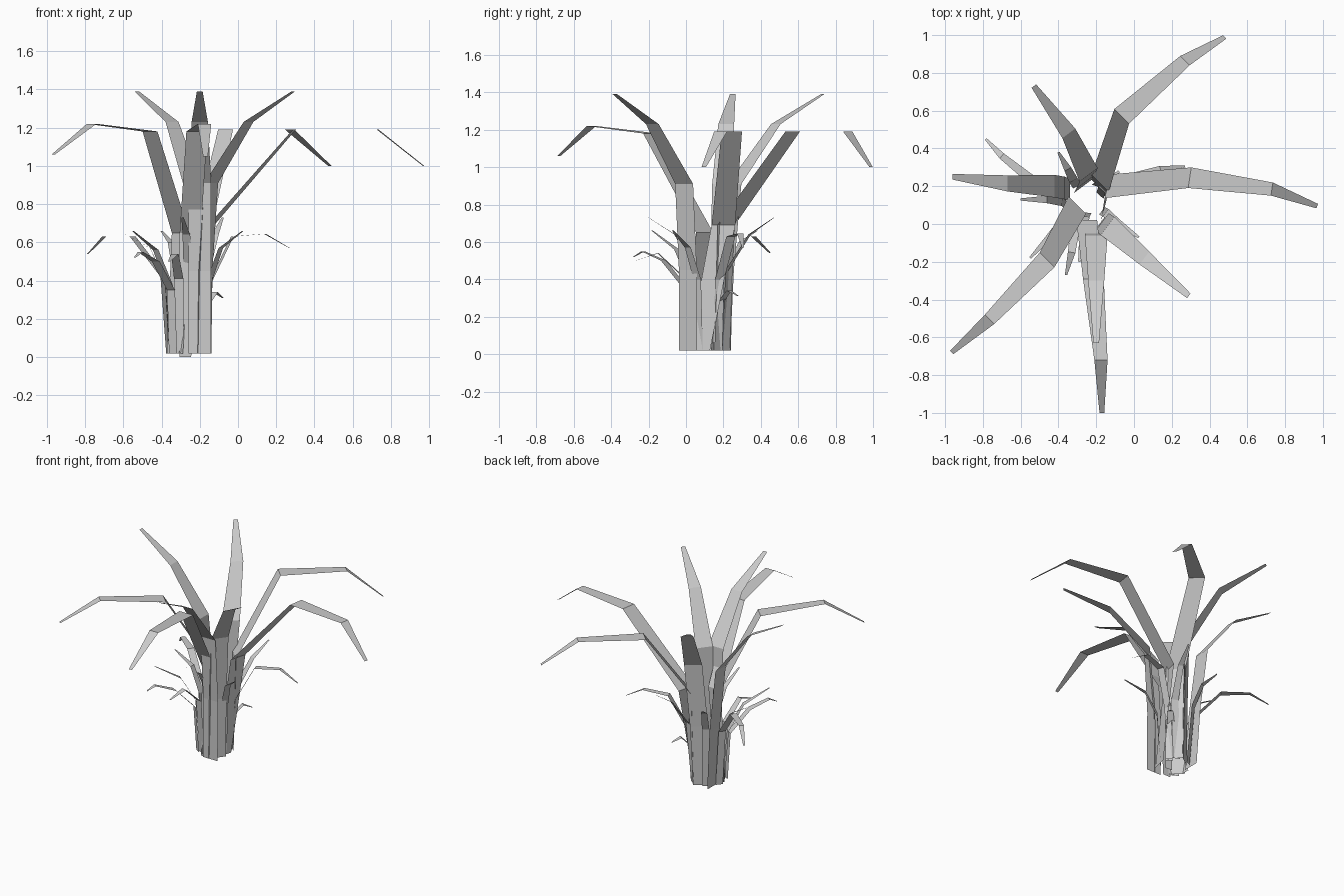
import bpy, bmesh
from mathutils import Vector


def leaf(name, path, widths, sides):
    """Flat-faced ribbon along a path; sides = width direction (one, or one per row)."""
    if not isinstance(sides, list):
        sides = [sides] * len(path)
    bm = bmesh.new()
    prev = None
    for p, w, s in zip(path, widths, sides):
        c = Vector(p)
        s = Vector((*s, 0)[:3]).normalized()
        row = (bm.verts.new(c - s * w / 2), bm.verts.new(c + s * w / 2))
        if prev:
            bm.faces.new((prev[0], prev[1], row[1], row[0]))
        prev = row
    me = bpy.data.meshes.new(name)
    bm.to_mesh(me)
    bm.free()
    bpy.context.collection.objects.link(bpy.data.objects.new(name, me))


# Long arching leaves that droop at the tip
ARCH_W = (0.12, 0.13, 0.11, 0.07, 0.025)
leaf("arching_leaf_right", [(-0.16, 0.07, 0.02), (-0.14, 0.20, 0.69), (0.295, 0.245, 1.19),
     (0.73, 0.185, 1.19), (0.97, 0.095, 1.0)], ARCH_W,
     [(0.25, 1), (0.25, 1), (0.15, 1), (0.15, 1), (0.3, 1)])
leaf("arching_leaf_back", [(-0.185, 0.195, 0.02), (-0.18, 0.215, 0.69), (-0.065, 0.57, 1.19),
     (0.27, 0.865, 1.19), (0.48, 0.99, 1.0)], ARCH_W, (0.7, -0.7))
leaf("arching_leaf_left", [(-0.33, 0.04, 0.02), (-0.30, 0.10, 0.65), (-0.46, -0.19, 1.18),
     (-0.765, -0.505, 1.22), (-0.965, -0.68, 1.06)], ARCH_W, (0.7, -0.7))
leaf("arching_leaf_front", [(-0.275, 0.01, 0.0), (-0.25, 0.02, 0.65), (-0.215, -0.29, 1.18),
     (-0.175, -0.72, 1.22), (-0.17, -1.0, 1.05)], (0.06, 0.11, 0.11, 0.07, 0.025), (1, 0))

# Upright leaves that flare outward at the top
UP_W = (0.12, 0.12, 0.12, 0.085, 0.03)
leaf("upright_leaf_left", [(-0.34, 0.18, 0.02), (-0.365, 0.19, 0.45), (-0.42, 0.20, 0.91),
     (-0.67, 0.215, 1.23), (-0.96, 0.25, 1.39)], UP_W, (0, 1))
leaf("upright_leaf_front", [(-0.20, -0.035, 0.02), (-0.20, -0.03, 0.45), (-0.20, -0.06, 0.91),
     (-0.20, -0.30, 1.23), (-0.20, -0.63, 1.39)], UP_W, (1, 0))
leaf("upright_leaf_right", [(-0.175, 0.01, 0.02), (-0.17, 0.01, 0.45), (-0.14, -0.01, 0.91),
     (0.055, -0.18, 1.23), (0.29, -0.38, 1.39)], UP_W, (0.6, 0.8))
leaf("upright_leaf_back", [(-0.27, 0.20, 0.02), (-0.26, 0.22, 0.45), (-0.24, 0.26, 0.91),
     (-0.345, 0.48, 1.23), (-0.53, 0.73, 1.39)], UP_W, (0.8, 0.6))

# Small leaves: root, bend, elbow, (second elbow), tip
SMALL = [
    [(-0.36, 0.13, 0.02), (-0.39, 0.14, 0.42), (-0.55, 0.24, 0.63), (-0.70, 0.36, 0.63), (-0.785, 0.45, 0.54)],
    [(-0.17, 0.17, 0.02), (-0.14, 0.18, 0.40), (-0.03, 0.24, 0.63), (0.14, 0.29, 0.645), (0.27, 0.305, 0.57)],
    [(-0.34, 0.02, 0.02), (-0.35, 0.00, 0.35), (-0.43, -0.12, 0.50), (-0.51, -0.23, 0.55), (-0.54, -0.28, 0.52)],
    [(-0.34, 0.05, 0.02), (-0.36, 0.03, 0.38), (-0.43, -0.05, 0.56), (-0.55, -0.18, 0.66)],
    [(-0.36, 0.10, 0.02), (-0.38, 0.12, 0.40), (-0.46, 0.13, 0.57), (-0.60, 0.13, 0.65)],
    [(-0.17, 0.07, 0.02), (-0.15, 0.06, 0.40), (-0.09, 0.01, 0.57), (0.025, -0.07, 0.66)],
    [(-0.20, 0.20, 0.02), (-0.17, 0.22, 0.45), (-0.12, 0.34, 0.64), (-0.08, 0.47, 0.73)],
    [(-0.25, 0.06, 0.02), (-0.26, 0.04, 0.45), (-0.27, -0.06, 0.64), (-0.29, -0.20, 0.73)],
    [(-0.30, 0.20, 0.02), (-0.32, 0.23, 0.45), (-0.35, 0.29, 0.60), (-0.40, 0.38, 0.66)],
    [(-0.31, 0.02, 0.02), (-0.31, -0.01, 0.41), (-0.33, -0.15, 0.54), (-0.36, -0.27, 0.50)],
    [(-0.18, 0.15, 0.02), (-0.17, 0.18, 0.27), (-0.12, 0.23, 0.34), (-0.08, 0.28, 0.31)],
]
for i, path in enumerate(SMALL):
    d = Vector(path[-1]) - Vector(path[1])
    widths = (0.05, 0.05, 0.05, 0.035, 0.012) if len(path) == 5 else (0.05, 0.05, 0.04, 0.012)
    leaf(f"small_leaf_{i + 1}", path, widths, (-d.y, d.x))
